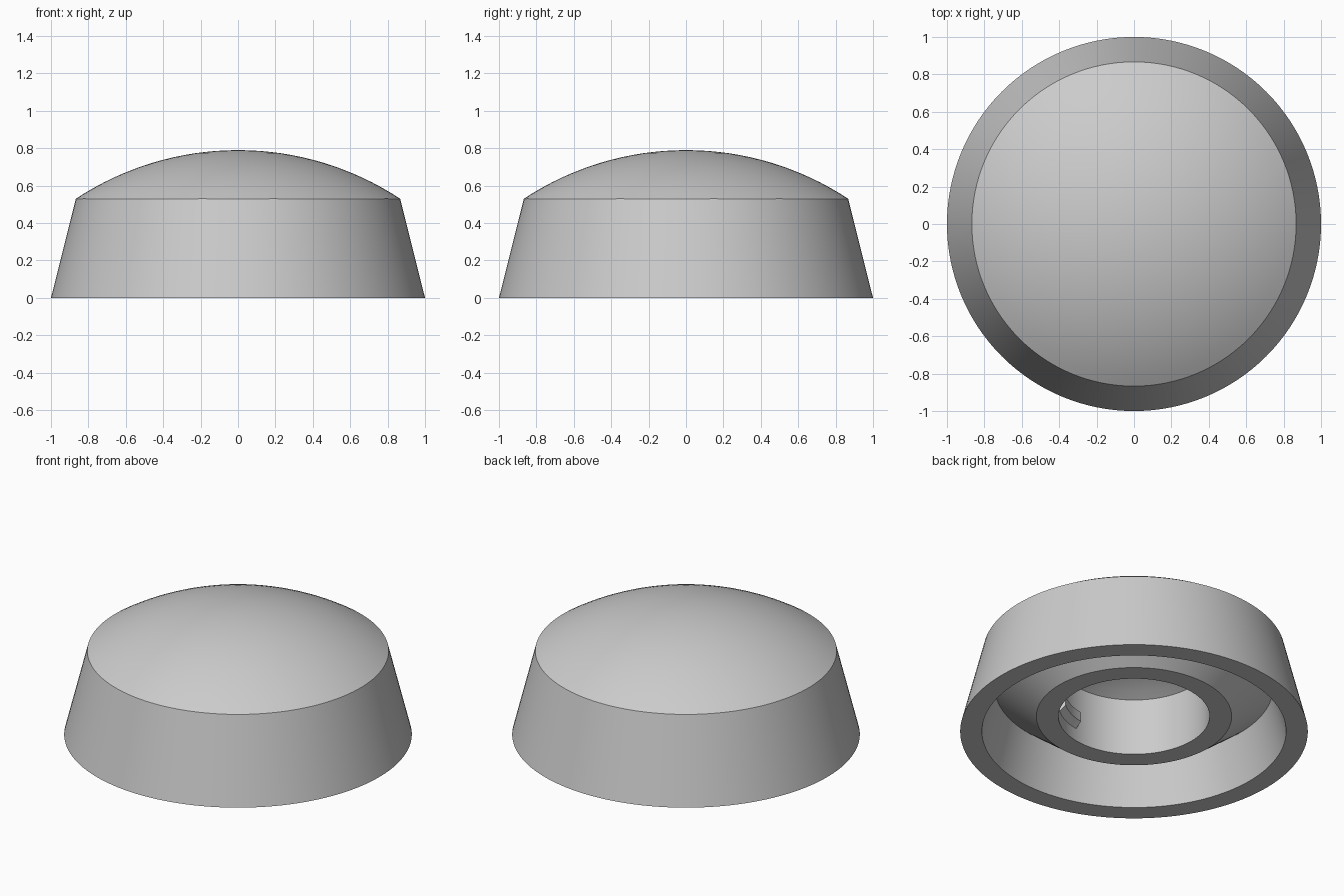
import bpy, bmesh
from math import sin, cos, asin, radians, tau

cube = bpy.data.objects.get("Cube")
if cube:
    bpy.data.objects.remove(cube)

grey = bpy.data.materials.new("plain_grey")
grey.use_nodes = True
colour = (0.6, 0.6, 0.6, 1)
grey.diffuse_color = colour
grey.node_tree.nodes["Principled BSDF"].inputs["Base Color"].default_value = colour


def finish(bm, name):
    bmesh.ops.remove_doubles(bm, verts=bm.verts, dist=0.0001)
    bmesh.ops.recalc_face_normals(bm, faces=bm.faces)
    mesh = bpy.data.meshes.new(name)
    bm.to_mesh(mesh)
    bm.free()
    mesh.materials.append(grey)
    obj = bpy.data.objects.new(name, mesh)
    bpy.context.collection.objects.link(obj)
    bpy.ops.object.select_all(action="DESELECT")
    obj.select_set(True)
    bpy.context.view_layer.objects.active = obj
    bpy.ops.object.shade_smooth_by_angle(angle=radians(25))


def cap(edge_radius, edge_z, rise, steps):
    """Circular arc from the rim up to the axis, as (radius, height) points."""
    r = (edge_radius**2 + rise**2) / (2 * rise)
    span = asin(edge_radius / r)
    return [(r * sin(span * (1 - i / steps)),
             edge_z + rise - r + r * cos(span * (1 - i / steps)))
            for i in range(steps + 1)]


def sweep(bm, profile, start, angle, steps, closed):
    points = [bm.verts.new((r * cos(start), r * sin(start), z)) for r, z in profile]
    edges = [bm.edges.new(pair) for pair in zip(points, points[1:])]
    if closed:
        edges.append(bm.edges.new((points[-1], points[0])))
    return bmesh.ops.spin(bm, geom=points + edges, cent=(0, 0, 0), axis=(0, 0, 1),
                          angle=angle, steps=steps, use_duplicate=False)


# Knob body: domed top, tapered skirt, conical hub underneath and blind bore
hole = 0.435
profile = cap(0.867, 0.53, 0.26, 16)[::-1]
profile += [(1, 0), (0.875, 0), (0.80, 0.29), (0.562, 0.10), (hole, 0.10)]
profile += cap(hole, 0.46, 0.12, 8)
bm = bmesh.new()
sweep(bm, profile, 0, tau, 128, False)
finish(bm, "knob_body")

# Snap catch on the bore wall, with a sloping lead-in
inner = hole - 0.036
section = [(hole + 0.01, 0.18), (hole, 0.18), (inner, 0.215),
           (inner, 0.275), (hole + 0.01, 0.275)]
bm = bmesh.new()
sweep(bm, section, radians(-80), radians(30), 10, True)
bmesh.ops.holes_fill(bm, edges=[e for e in bm.edges if e.is_boundary], sides=0)
finish(bm, "snap_catch")
